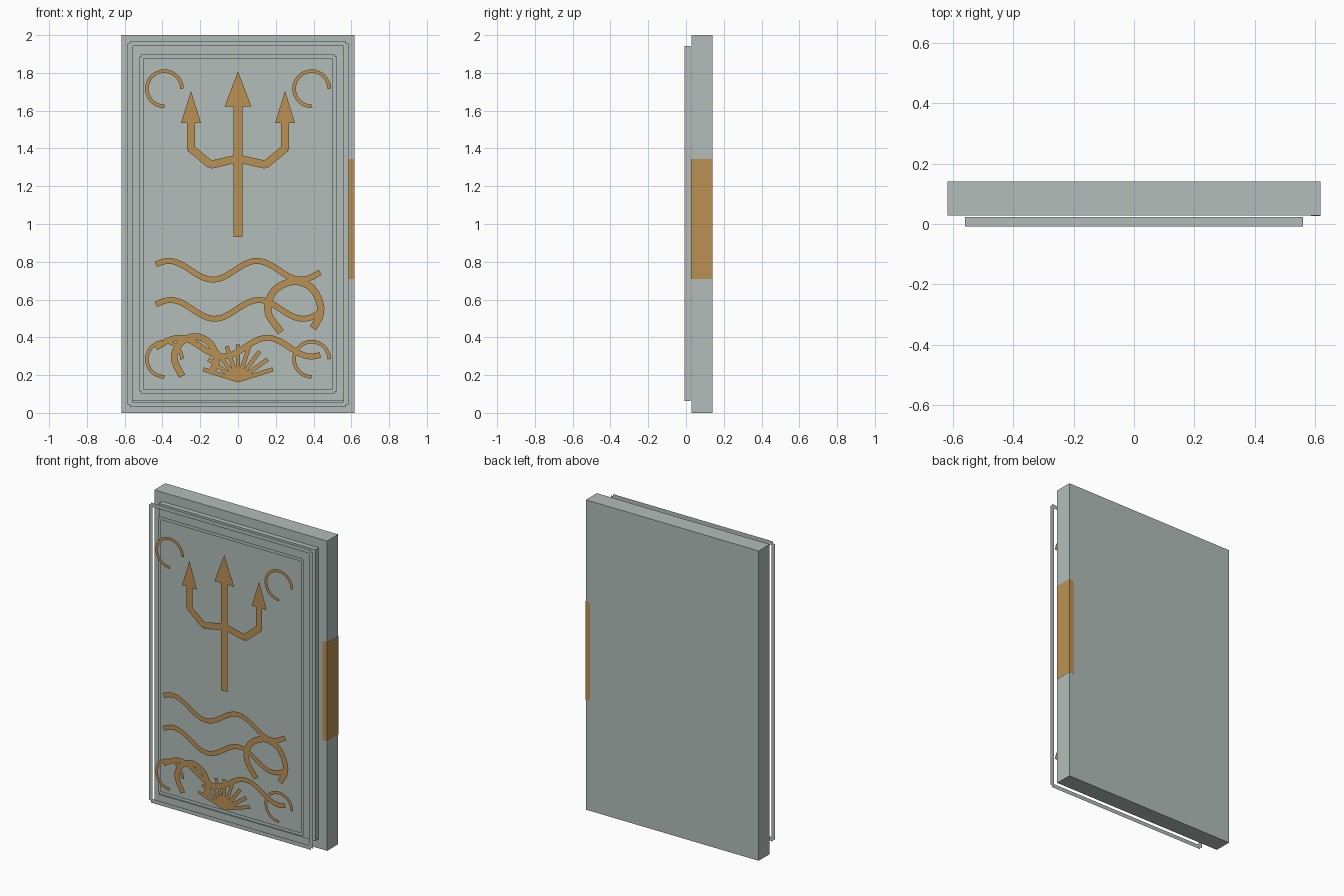
import bpy, bmesh, math
from mathutils import Vector

if "Cube" in bpy.data.objects:
    bpy.data.objects.remove(bpy.data.objects["Cube"])


def material(name, rgb):
    m = bpy.data.materials.new(name)
    m.diffuse_color = (*rgb, 1)
    m.use_nodes = True
    m.node_tree.nodes["Principled BSDF"].inputs["Base Color"].default_value = m.diffuse_color
    return m


STONE = material("grey_stone", (0.445, 0.515, 0.49))
BRONZE = material("bronze", (0.50, 0.285, 0.088))
RELIEF_Y = -0.14   # plane of the ornaments
TRIM_Y = -0.072    # plane of the border strips


def finish(name, bm, mat):
    me = bpy.data.meshes.new(name)
    bm.to_mesh(me)
    bm.free()
    me.materials.append(mat)
    ob = bpy.data.objects.new(name, me)
    bpy.context.collection.objects.link(ob)
    return ob


def box(name, lo, hi, mat):
    bm = bmesh.new()
    bmesh.ops.create_cube(bm, size=1)
    for v in bm.verts:
        v.co = [(a + b) / 2 + c * (b - a) for a, b, c in zip(lo, hi, v.co)]
    return finish(name, bm, mat)


def flat(bm, pts, y=RELIEF_Y):
    """Flat polygon in the xz plane, facing the front."""
    f = bm.faces.new([bm.verts.new((x, y, z)) for x, z in pts])
    f.normal_update()
    if f.normal.y > 0:
        f.normal_flip()


def bar(bm, a, b, w, y=RELIEF_Y):
    """Straight flat strip from a to b."""
    a, b = Vector(a), Vector(b)
    d = (b - a).normalized() * w / 2
    n = Vector((-d.y, d.x))
    flat(bm, [a + n, a - n, b - n, b + n], y)


def ribbon(bm, pts, w):
    """Continuous flat strip along a path."""
    pts = [Vector(p) for p in pts]
    sides = []
    for i, p in enumerate(pts):
        d = (pts[min(i + 1, len(pts) - 1)] - pts[max(i - 1, 0)]).normalized()
        n = Vector((-d.y, d.x)) * w / 2
        sides.append((p + n, p - n))
    for (a, b), (c, d) in zip(sides, sides[1:]):
        flat(bm, [a, b, d, c])


def smooth(pts, steps=4):
    """Catmull-Rom curve through the points."""
    p = [Vector(q) for q in pts]
    p = [2 * p[0] - p[1]] + p + [2 * p[-1] - p[-2]]
    out = []
    for i in range(1, len(p) - 2):
        a, b, c, d = p[i - 1:i + 3]
        for s in range(steps):
            t = s / steps
            out.append(0.5 * (2 * b + (c - a) * t + (2 * a - 5 * b + 4 * c - d) * t * t
                              + (3 * b - a - 3 * c + d) * t ** 3))
    return out + [p[-2]]


# Slab, raised front panel and bronze side plate
box("slab", (-0.617, 0.028, 0), (0.617, 0.14, 2), STONE)
box("front_panel", (-0.559, -0.009, 0.062), (0.559, 0.023, 1.943), STONE)
box("side_plate", (0.586, 0.0272, 0.708), (0.618, 0.1408, 1.345), BRONZE)

# Two rectangular borders of thin strips
for name, x, z, w in (("outer_border", 0.572, 0.955, 0.026),
                      ("inner_border", 0.512, 0.886, 0.021)):
    bm = bmesh.new()
    for s in (-1, 1):
        bar(bm, (-x, 1 + s * z), (x, 1 + s * z), w, TRIM_Y)
        bar(bm, (s * x, 1 - z), (s * x, 1 + z), w, TRIM_Y)
    finish(name, bm, STONE)

# Trident
bm = bmesh.new()
bar(bm, (0, 0.93), (0, 1.622), 0.048)
flat(bm, [(-0.071, 1.622), (0.071, 1.622), (0, 1.808)])
for s in (-1, 1):
    bar(bm, (0, 1.347), (s * 0.148, 1.313), 0.042)
    bar(bm, (s * 0.142, 1.311), (s * 0.254, 1.404), 0.042)
    bar(bm, (s * 0.249, 1.395), (s * 0.249, 1.535), 0.042)
    flat(bm, [(s * 0.249 - 0.053, 1.534), (s * 0.249 + 0.053, 1.534), (s * 0.249, 1.704)])
finish("trident", bm, BRONZE)

# Open corner rings, three quarters of a circle
bm = bmesh.new()
for cx in (-0.39, 0.39):
    for cz in (0.284, 1.716):
        arc = [math.radians(270 * i / 24) for i in range(25)]
        ribbon(bm, [(cx + 0.093 * math.cos(a), cz + 0.093 * math.sin(a)) for a in arc], 0.019)
finish("corner_rings", bm, BRONZE)

# Waves: crest position and middle height
bm = bmesh.new()
for crest, mid in ((0.1, 0.755), (0.11, 0.548), (0.155, 0.348)):
    xs = [-0.435 + 0.87 * i / 32 for i in range(33)]
    ribbon(bm, [(x, mid + 0.05 * math.cos((x - crest) * math.tau / 0.467)) for x in xs], 0.031)
finish("waves", bm, BRONZE)

# Curling tentacles
bm = bmesh.new()
ribbon(bm, smooth([(0.228, 0.427), (0.164, 0.517), (0.164, 0.597), (0.206, 0.66), (0.296, 0.697),
                   (0.386, 0.665), (0.432, 0.586), (0.434, 0.517), (0.397, 0.448)]), 0.038)
ribbon(bm, smooth([(-0.296, 0.194), (-0.333, 0.268), (-0.333, 0.321), (-0.296, 0.379),
                   (-0.228, 0.404), (-0.159, 0.379), (-0.122, 0.321), (-0.116, 0.263),
                   (-0.143, 0.215)]), 0.036)
finish("tentacles", bm, BRONZE)

# Shell fan of nine rays
bm = bmesh.new()
for i in range(1, 10):
    a = math.radians(18 * i)
    bar(bm, (0, 0.172), (0.194 * math.cos(a), 0.172 + 0.19 * math.sin(a)), 0.022)
flat(bm, [(0, 0.162), (0.1, 0.196), (0, 0.235), (-0.1, 0.196)])
finish("shell_fan", bm, BRONZE)
